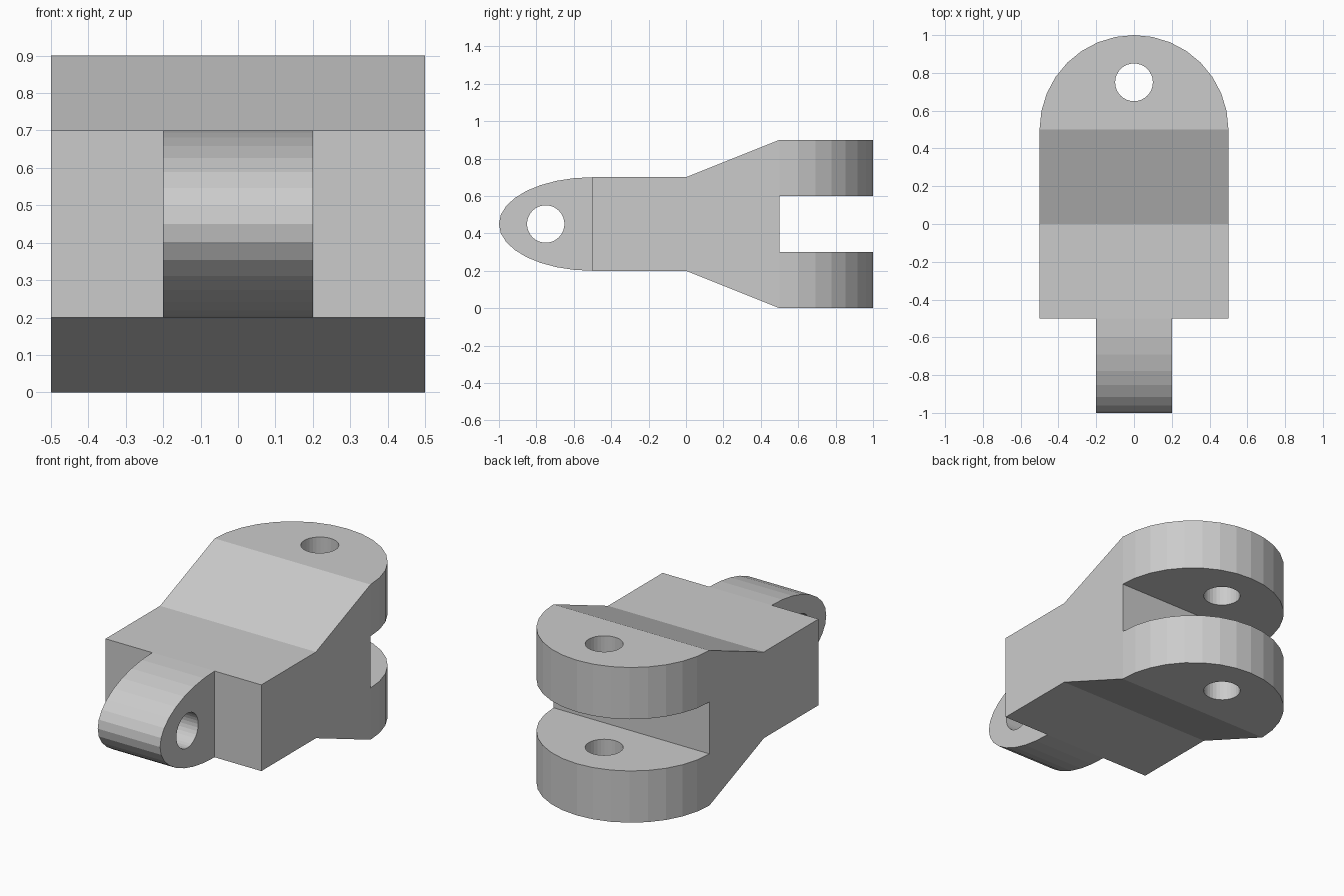
import bpy, bmesh
from math import cos, sin, pi
from mathutils import Vector

cube = bpy.data.objects.get("Cube")
if cube:
    bpy.data.objects.remove(cube, do_unlink=True)

grey = bpy.data.materials.new("light grey")
grey.use_nodes = True
color = (0.6, 0.6, 0.6, 1)
grey.diffuse_color = color
grey.node_tree.nodes["Principled BSDF"].inputs["Base Color"].default_value = color


def arc(cu, cv, ru, rv, start, end, steps):
    angles = [start + (end - start) * i / steps for i in range(steps + 1)]
    return [(cu + ru * cos(a), cv + rv * sin(a)) for a in angles]


def prism(name, outline, axis, low, high):
    """Extrude a flat outline along x (outline in y, z) or z (outline in x, y)."""
    bm = bmesh.new()
    place = (lambda u, v: (low, u, v)) if axis == "x" else (lambda u, v: (u, v, low))
    face = bm.faces.new([bm.verts.new(place(u, v)) for u, v in outline])
    step = Vector((high - low, 0, 0)) if axis == "x" else Vector((0, 0, high - low))
    new = bmesh.ops.extrude_face_region(bm, geom=[face], use_keep_orig=True)["geom"]
    bmesh.ops.translate(bm, vec=step, verts=[g for g in new if isinstance(g, bmesh.types.BMVert)])
    bmesh.ops.recalc_face_normals(bm, faces=bm.faces)
    mesh = bpy.data.meshes.new(name)
    bm.to_mesh(mesh)
    bm.free()
    mesh.materials.append(grey)
    obj = bpy.data.objects.new(name, mesh)
    bpy.context.collection.objects.link(obj)
    return obj


# Side silhouette: rounded tongue, flared body, slotted fork
side = arc(-0.5, 0.45, 0.5, 0.25, pi / 2, 3 * pi / 2, 16)
side += [(0, 0.2), (0.5, 0), (1.1, 0), (1.1, 0.3), (0.5, 0.3),
         (0.5, 0.6), (1.1, 0.6), (1.1, 0.9), (0.5, 0.9), (0, 0.7)]
link = prism("clevis_link", side, "x", -0.6, 0.6)

# Plan silhouette: narrow tongue, wide body, rounded fork ends
plan = [(-0.5, -0.5), (-0.2, -0.5), (-0.2, -1.1), (0.2, -1.1), (0.2, -0.5), (0.5, -0.5)]
plan += arc(0, 0.5, 0.5, 0.5, 0, pi, 16)
plan_cutter = prism("plan_cutter", plan, "z", -0.2, 1.1)

# Pin holes through the tongue and the fork
tongue_pin = prism("tongue_pin_cutter", arc(-0.75, 0.45, 0.1, 0.1, 0, 2 * pi, 32)[:-1], "x", -0.8, 0.8)
fork_pin = prism("fork_pin_cutter", arc(0, 0.75, 0.1, 0.1, 0, 2 * pi, 32)[:-1], "z", -0.3, 1.2)

for cutter, operation in ((plan_cutter, "INTERSECT"), (tongue_pin, "DIFFERENCE"), (fork_pin, "DIFFERENCE")):
    mod = link.modifiers.new(cutter.name, "BOOLEAN")
    mod.object = cutter
    mod.operation = operation
    mod.solver = "EXACT"

# Bake the cuts, then drop the cutters
bpy.context.view_layer.update()
baked = bpy.data.meshes.new_from_object(link.evaluated_get(bpy.context.evaluated_depsgraph_get()))
link.modifiers.clear()
link.data = baked
for cutter in (plan_cutter, tongue_pin, fork_pin):
    bpy.data.objects.remove(cutter, do_unlink=True)
